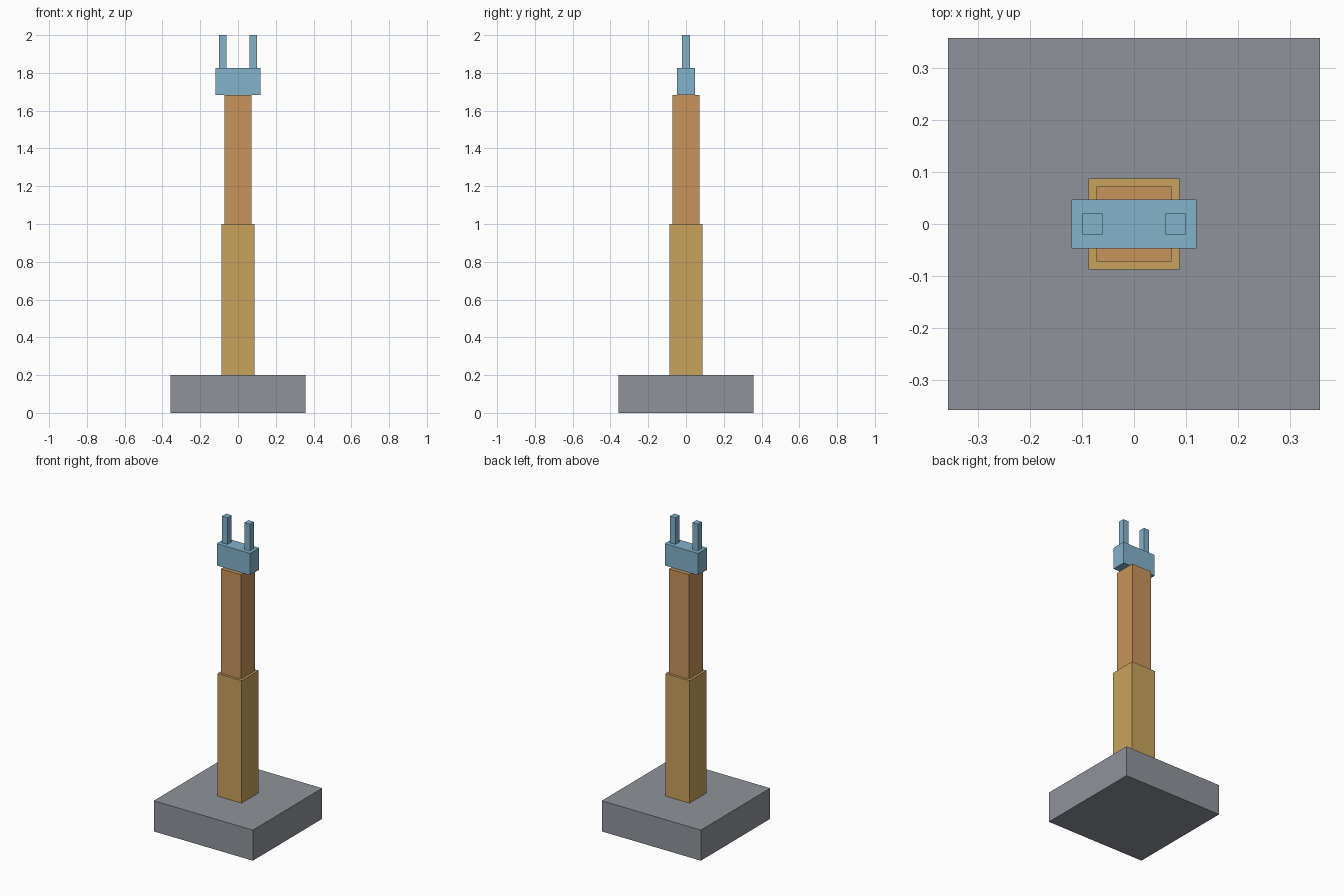
import bpy

if "Cube" in bpy.data.objects:
    bpy.data.objects.remove(bpy.data.objects["Cube"])


def material(name, color):
    m = bpy.data.materials.new(name)
    m.diffuse_color = (*color, 1.0)
    m.use_nodes = True
    m.node_tree.nodes["Principled BSDF"].inputs["Base Color"].default_value = m.diffuse_color
    return m


def box(name, size_x, size_y, z0, z1, mat, x=0.0):
    """Flat-sided block spanning z0 to z1, centred on y = 0."""
    bpy.ops.mesh.primitive_cube_add(size=1, location=(x, 0, (z0 + z1) / 2))
    ob = bpy.context.object
    ob.name = name
    ob.scale = (size_x, size_y, z1 - z0)
    bpy.ops.object.transform_apply(location=False, rotation=False, scale=True)
    ob.data.materials.append(mat)
    return ob


grey = material("grey", (0.275, 0.296, 0.328))
tan = material("tan", (0.578, 0.366, 0.109))
orange = material("orange", (0.578, 0.296, 0.107))
blue = material("light_blue", (0.227, 0.445, 0.597))

# Base plate and the two stacked arm segments
box("base", 0.716, 0.716, 0.0, 0.2, grey)
box("lower_arm", 0.175, 0.175, 0.2, 1.0, tan)
box("upper_arm", 0.144, 0.144, 1.0, 1.682, orange)

# Gripper block with a finger at each end
box("gripper_palm", 0.24, 0.094, 1.682, 1.825, blue)
for side, sx in (("left", -1), ("right", 1)):
    box(f"gripper_finger_{side}", 0.039, 0.041, 1.825, 2.0, blue, x=sx * 0.08)
